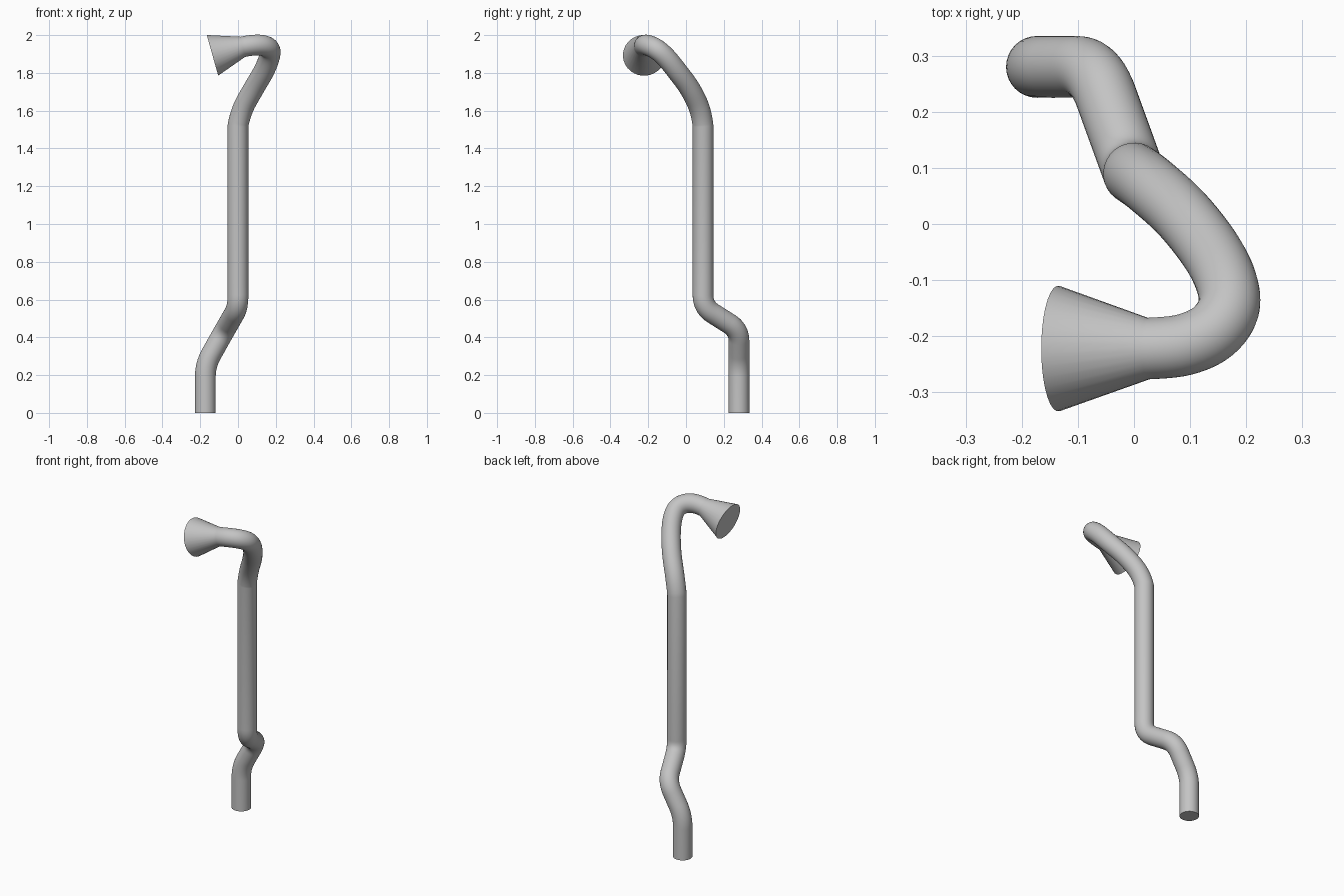
import bpy
from mathutils import Vector

cube = bpy.data.objects.get("Cube")
if cube:
    bpy.data.objects.remove(cube, do_unlink=True)

PIPE_RADIUS = 0.055
FLARE_RADIUS = 0.112

metal = bpy.data.materials.new("grey metal")
metal.use_nodes = True
GREY = (0.55, 0.55, 0.55, 1.0)
metal.diffuse_color = GREY
metal.node_tree.nodes["Principled BSDF"].inputs["Base Color"].default_value = GREY


def rounded(corners, trim, steps=10):
    """Polyline with every inner corner replaced by a short arc."""
    pts = [corners[0]]
    for a, b, c in zip(corners, corners[1:], corners[2:]):
        p = b + (a - b).normalized() * trim
        q = b + (c - b).normalized() * trim
        for i in range(steps + 1):
            t = i / steps
            pts.append(p * (1 - t) ** 2 + b * 2 * t * (1 - t) + q * t * t)
    return pts


def flowing(knots, steps=6):
    """Smooth curve through the knots, using the end knots as handles."""
    pts = []
    for a, b, c, d in zip(knots, knots[1:], knots[2:], knots[3:]):
        for i in range(steps):
            t = i / steps
            pts.append(0.5 * (2 * b + (c - a) * t + (2 * a - 5 * b + 4 * c - d) * t ** 2
                              + (3 * b - a - 3 * c + d) * t ** 3))
    return pts + [knots[-2]]


# Lower pipe: upright foot, two offsets, long riser
lower = [Vector(p) for p in (
    (-0.173, 0.28, 0), (-0.173, 0.28, 0.255), (-0.069, 0.28, 0.44),
    (0, 0.09, 0.56), (0, 0.09, 1.45))]

# Upper neck: sweeps forward and left, then hooks back to the right
upper = [Vector(p) for p in (
    (0, 0.09, 1.43), (0, 0.09, 1.52), (0.03, 0.068, 1.62), (0.085, 0.018, 1.72),
    (0.137, -0.048, 1.81), (0.165, -0.105, 1.88), (0.168, -0.152, 1.922),
    (0.14, -0.192, 1.943), (0.09, -0.215, 1.947), (0.025, -0.222, 1.938),
    (-0.04, -0.222, 1.92))]

# Flared mouth at the end of the hook
mouth = Vector((-0.135, -0.222, 1.893))

path = rounded(lower, 0.065) + flowing(upper) + [mouth]
curve = bpy.data.curves.new("flared_bent_pipe", "CURVE")
curve.dimensions = "3D"
curve.twist_mode = "MINIMUM"
curve.bevel_depth = PIPE_RADIUS
curve.bevel_resolution = 14
curve.use_fill_caps = True
spline = curve.splines.new("POLY")
spline.points.add(len(path) - 1)
for point, co in zip(spline.points, path):
    point.co = (*co, 1)
    point.radius = 1
spline.points[-1].radius = FLARE_RADIUS / PIPE_RADIUS
curve.materials.append(metal)

pipe = bpy.data.objects.new("flared_bent_pipe", curve)
bpy.context.collection.objects.link(pipe)
bpy.ops.object.select_all(action="DESELECT")
pipe.select_set(True)
bpy.context.view_layer.objects.active = pipe
bpy.ops.object.convert(target="MESH")

# Weld the end caps to the tube and keep their rims sharp
bpy.ops.object.mode_set(mode="EDIT")
bpy.ops.mesh.select_all(action="SELECT")
bpy.ops.mesh.remove_doubles(threshold=0.0001)
bpy.ops.mesh.normals_make_consistent(inside=False)
bpy.ops.object.mode_set(mode="OBJECT")
bpy.ops.object.shade_smooth_by_angle(angle=0.6)
